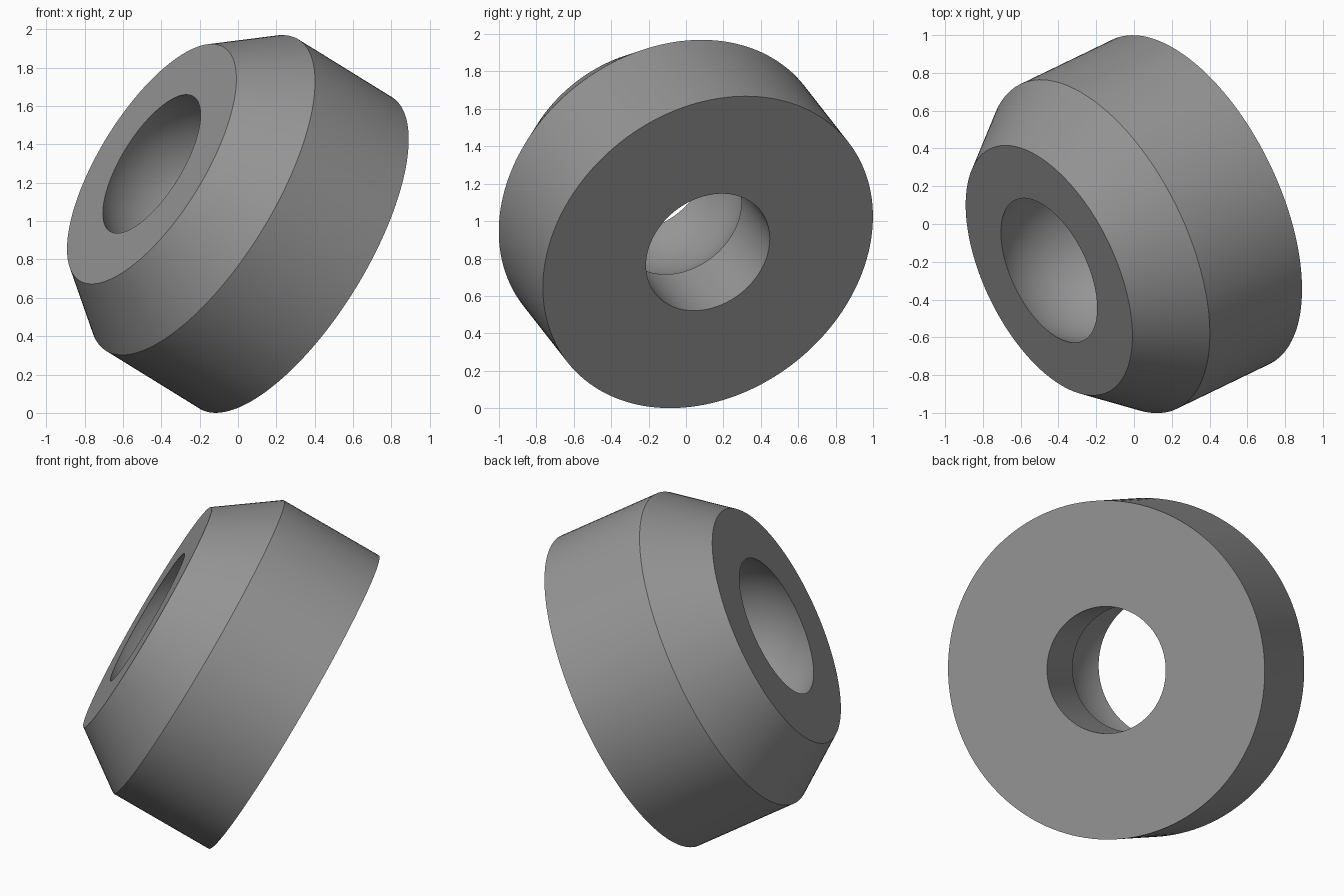
import bpy
import bmesh
from math import asin, cos, sin, tau, radians, sqrt
from mathutils import Vector, Matrix

cube = bpy.data.objects.get("Cube")
if cube:
    bpy.data.objects.remove(cube, do_unlink=True)

# Proportions, as fractions of the outer radius
RADIUS = 0.954
BORE = 0.375
SOCKET = 0.5
SOCKET_HEIGHT = 0.75
TOP = 1.0
ARC_STEPS = 32
SEGMENTS = 144

# Tilted placement: centre of the wide face and direction to the narrow face
base_centre = Vector((0.301, 0.117, 0.834))
axis = Vector((-0.787, -0.38, 0.486)).normalized()

# Cross-section: wide face, straight wall, chamfer, narrow face
profile = [(BORE, 0), (1, 0), (1, 0.65), (0.75, TOP)]

# Spherical socket running from the narrow face down to the straight bore
start = asin((TOP - SOCKET_HEIGHT) / SOCKET)
end = -asin(sqrt(SOCKET ** 2 - BORE ** 2) / SOCKET)
for i in range(ARC_STEPS + 1):
    a = start + (end - start) * i / ARC_STEPS
    profile.append((SOCKET * cos(a), SOCKET_HEIGHT + SOCKET * sin(a)))

# Revolve the cross-section into a closed ring
bm = bmesh.new()
verts = [bm.verts.new((r, 0, h)) for r, h in profile]
edges = [bm.edges.new((verts[i - 1], verts[i])) for i in range(len(verts))]
bmesh.ops.spin(bm, geom=verts + edges, cent=(0, 0, 0), axis=(0, 0, 1),
               angle=tau, steps=SEGMENTS, use_duplicate=False)
bmesh.ops.remove_doubles(bm, verts=bm.verts, dist=0.0005)
bmesh.ops.recalc_face_normals(bm, faces=bm.faces)
tilt = axis.to_track_quat("Z", "Y").to_matrix().to_4x4()
bm.transform(Matrix.Translation(base_centre) @ tilt @ Matrix.Scale(RADIUS, 4))

mesh = bpy.data.meshes.new("socket_ring")
bm.to_mesh(mesh)
bm.free()
ring = bpy.data.objects.new("socket_ring", mesh)
bpy.context.collection.objects.link(ring)

# Plain grey finish
grey = bpy.data.materials.new("plain_grey")
grey.use_nodes = True
colour = (0.3, 0.3, 0.3, 1)
grey.diffuse_color = colour
grey.node_tree.nodes["Principled BSDF"].inputs["Base Color"].default_value = colour
mesh.materials.append(grey)

# Smooth curved walls, crisp rims
bpy.ops.object.select_all(action="DESELECT")
ring.select_set(True)
bpy.context.view_layer.objects.active = ring
bpy.ops.object.shade_smooth_by_angle(angle=radians(25))
